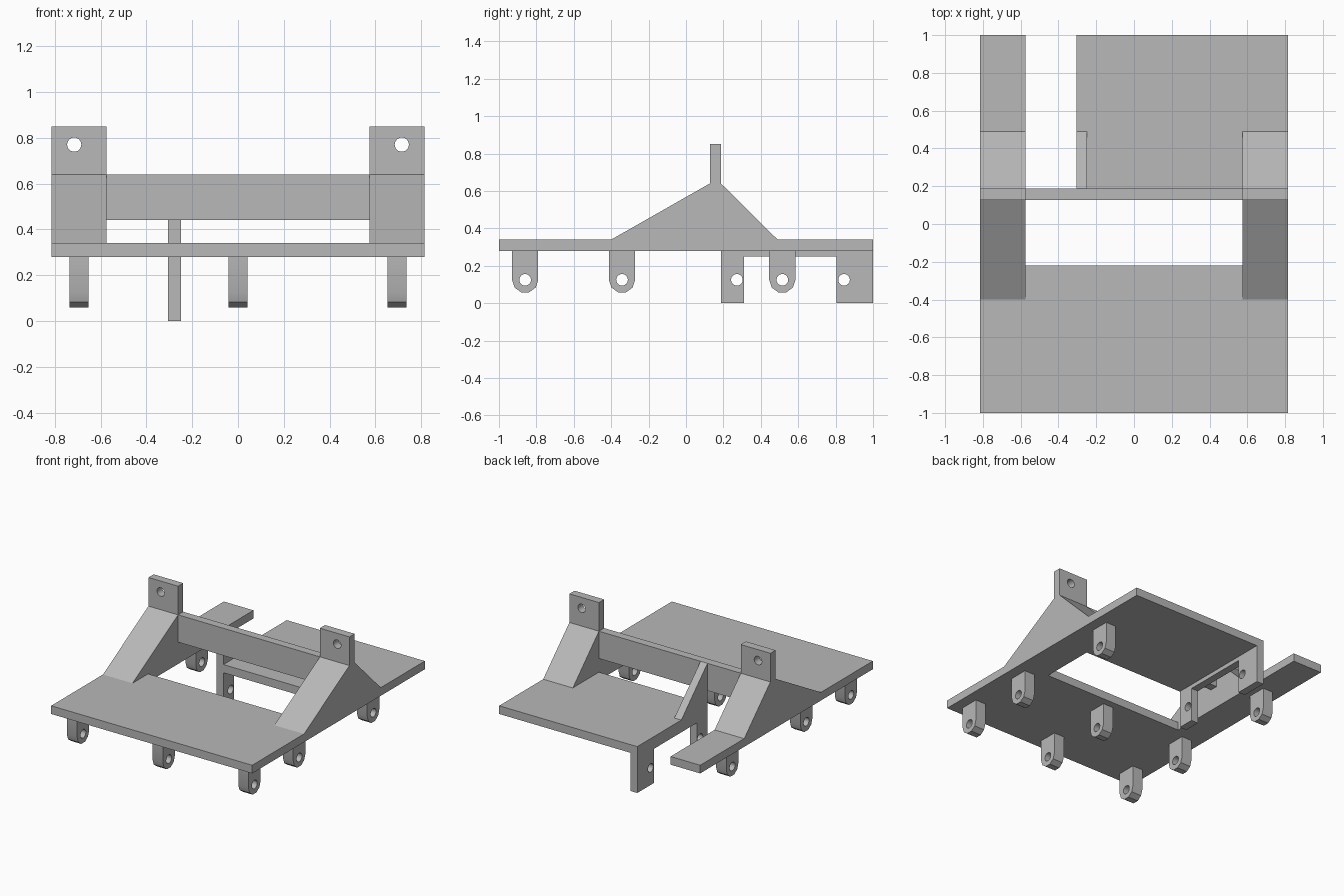
import bpy, bmesh
from math import cos, sin, pi, radians
from mathutils import Matrix

cube = bpy.data.objects.get("Cube")
if cube:
    bpy.data.objects.remove(cube, do_unlink=True)

grey = bpy.data.materials.new("plain grey")
grey.use_nodes = True
grey.diffuse_color = (0.48, 0.48, 0.48, 1)
grey.node_tree.nodes["Principled BSDF"].inputs["Base Color"].default_value = grey.diffuse_color

# Columns send profile axes and extrusion axis to world axes
AXES = {
    "xy": Matrix(((1, 0, 0), (0, 1, 0), (0, 0, 1))).to_4x4(),
    "yz": Matrix(((0, 0, 1), (1, 0, 0), (0, 1, 0))).to_4x4(),
    "xz": Matrix(((1, 0, 0), (0, 0, -1), (0, 1, 0))).to_4x4(),
}


def circle(u, v, r=0.031, n=24):
    return [(u + r * cos(2 * pi * i / n), v + r * sin(2 * pi * i / n)) for i in range(n)]


def box(u0, u1, v0, v1):
    return [(u0, v0), (u1, v0), (u1, v1), (u0, v1)]


def extrude(name, plane, loops, centre, depth):
    """Extrude an outline, with optional hole loops, about a centre on the third axis."""
    curve = bpy.data.curves.new(name, "CURVE")
    curve.dimensions = "2D"
    curve.fill_mode = "BOTH"
    curve.extrude = depth / 2
    for loop in loops:
        spline = curve.splines.new("POLY")
        spline.points.add(len(loop) - 1)
        for point, (u, v) in zip(spline.points, loop):
            point.co = (u, v, 0, 1)
        spline.use_cyclic_u = True
    temp = bpy.data.objects.new(name + " profile", curve)
    bpy.context.collection.objects.link(temp)
    bpy.context.view_layer.update()
    mesh = bpy.data.meshes.new_from_object(
        temp.evaluated_get(bpy.context.evaluated_depsgraph_get()))
    bpy.data.objects.remove(temp, do_unlink=True)
    bpy.data.curves.remove(curve)

    shift = centre if plane != "xz" else -centre
    mesh.transform(AXES[plane] @ Matrix.Translation((0, 0, shift)))
    bm = bmesh.new()
    bm.from_mesh(mesh)
    bmesh.ops.remove_doubles(bm, verts=bm.verts, dist=1e-5)
    bmesh.ops.recalc_face_normals(bm, faces=bm.faces)
    bm.to_mesh(mesh)
    bm.free()
    mesh.name = name
    mesh.materials.clear()
    mesh.materials.append(grey)
    obj = bpy.data.objects.new(name, mesh)
    bpy.context.collection.objects.link(obj)
    bpy.ops.object.select_all(action="DESELECT")
    obj.select_set(True)
    bpy.context.view_layer.objects.active = obj
    bpy.ops.object.shade_smooth_by_angle(angle=radians(20))
    return obj


W, INNER, SLOT = 0.815, 0.575, -0.305      # half width, opening edge, slot edge
BOTTOM, TOP, RIDGE = 0.28, 0.34, 0.64      # plate faces and gusset height
BAR_F, BAR_B = 0.127, 0.187                # bar front and back

# Base plate with its opening and rear slot
plate = [(-W, -1), (W, -1), (W, 1), (SLOT, 1), (SLOT, BAR_B), (INNER, BAR_B),
         (INNER, -0.22), (-INNER, -0.22), (-INNER, 1), (-W, 1)]
extrude("base_plate", "xy", [plate], (BOTTOM + TOP) / 2, TOP - BOTTOM)

# Sloped gussets with drilled upright tabs
gusset = [(-0.40, TOP), (0.49, TOP), (BAR_B, RIDGE), (BAR_F, RIDGE)]
for side, s in (("right", -1), ("left", 1)):
    mid = s * (W + INNER) / 2
    extrude(side + "_gusset", "yz", [gusset], mid, W - INNER)
    half = (W - INNER) / 2
    extrude(side + "_tab", "xz",
            [box(mid - half, mid + half, RIDGE, 0.85), circle(s * 0.715, 0.77)],
            (BAR_F + BAR_B) / 2, BAR_B - BAR_F)

# Crossbar between the gussets
extrude("crossbar", "xz", [box(-INNER, INNER, 0.44, RIDGE)],
        (BAR_F + BAR_B) / 2, BAR_B - BAR_F)

# Rib behind the crossbar, and the drilled two-legged bracket below it
rib_x, rib_w = -0.277, 0.056
extrude("rear_rib", "yz", [[(BAR_B, TOP), (0.49, TOP), (BAR_B, RIDGE)]], rib_x, rib_w)
bracket = [(BAR_B, BOTTOM), (BAR_B, 0), (0.31, 0), (0.31, 0.25),
           (0.805, 0.25), (0.805, 0), (1, 0), (1, BOTTOM)]
extrude("leg_bracket", "yz", [bracket, circle(0.272, 0.125), circle(0.845, 0.125)],
        rib_x, rib_w)

# Drilled lugs with faceted round ends
R, HOLE_Z = 0.07, 0.125
rows = (("front", -0.86, (-1, 0, 1)), ("middle", -0.342, (-1, 0, 1)), ("rear", 0.515, (-1, 1)))
names = {-1: "right", 0: "centre", 1: "left"}
for row, y, columns in rows:
    outline = [(y + R, BOTTOM), (y - R, BOTTOM)]
    outline += [(y - R * cos(i * pi / 5), HOLE_Z - R * sin(i * pi / 5)) for i in range(6)]
    for c in columns:
        extrude(f"{row}_{names[c]}_lug", "yz", [outline, circle(y, HOLE_Z)], c * 0.695, 0.083)
